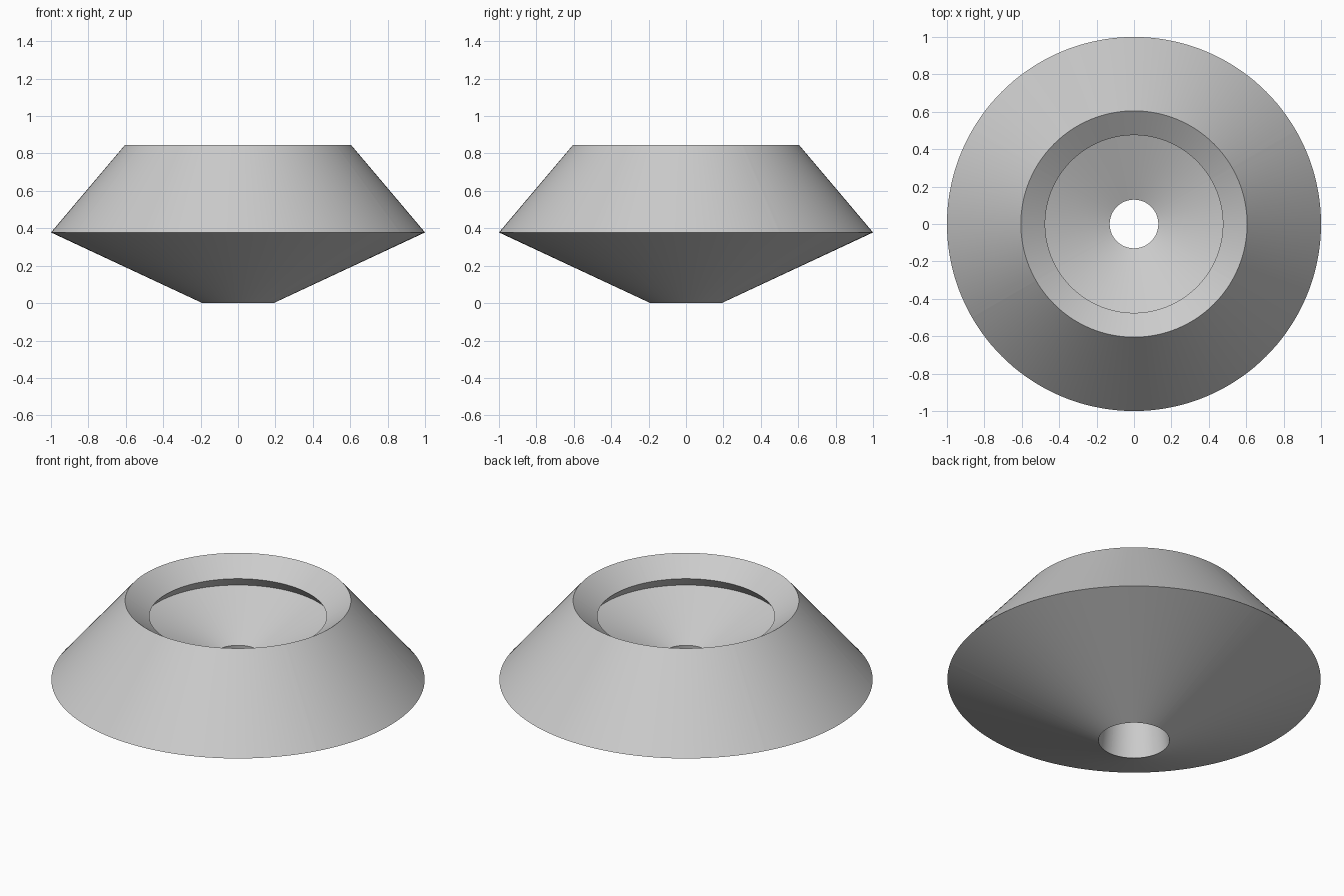
import bpy
import bmesh
import math

old = bpy.data.objects.get("Cube")
if old:
    bpy.data.objects.remove(old, do_unlink=True)

grey = bpy.data.materials.new("light_grey")
grey.use_nodes = True
colour = (0.6, 0.6, 0.6, 1)
grey.diffuse_color = colour
grey.node_tree.nodes["Principled BSDF"].inputs["Base Color"].default_value = colour

# Closed cross-section (radius, height): underside, sloped flank, bevelled rim,
# undercut lip, inner funnel and tapered central hole
PROFILE = [(0.19, 0), (1, 0.378), (0.605, 0.845), (0.475, 0.753),
           (0.53, 0.69), (0.13, 0.52)]
SEGMENTS = 6
STEPS = 24


def ring_segment(name, start, sweep):
    """Sweep the cross-section through part of a turn and cap both ends."""
    bm = bmesh.new()
    rings = []
    for i in range(STEPS + 1):
        a = start + sweep * i / STEPS
        rings.append([bm.verts.new((r * math.cos(a), r * math.sin(a), z))
                      for r, z in PROFILE])
    count = len(PROFILE)
    for near, far in zip(rings, rings[1:]):
        for j in range(count):
            k = (j + 1) % count
            bm.faces.new((near[j], near[k], far[k], far[j]))
    bm.faces.new(rings[0])
    bm.faces.new(rings[-1])
    bmesh.ops.recalc_face_normals(bm, faces=bm.faces)
    mesh = bpy.data.meshes.new(name)
    bm.to_mesh(mesh)
    bm.free()
    mesh.materials.append(grey)
    obj = bpy.data.objects.new(name, mesh)
    bpy.context.collection.objects.link(obj)
    return obj


# Six matching wedges make the full ring
sweep = math.tau / SEGMENTS
bpy.ops.object.select_all(action="DESELECT")
for n in range(SEGMENTS):
    wedge = ring_segment(f"ring_segment_{n + 1}", sweep * (n + 0.5), sweep)
    wedge.select_set(True)
    bpy.context.view_layer.objects.active = wedge
bpy.ops.object.shade_smooth_by_angle(angle=math.radians(30))
